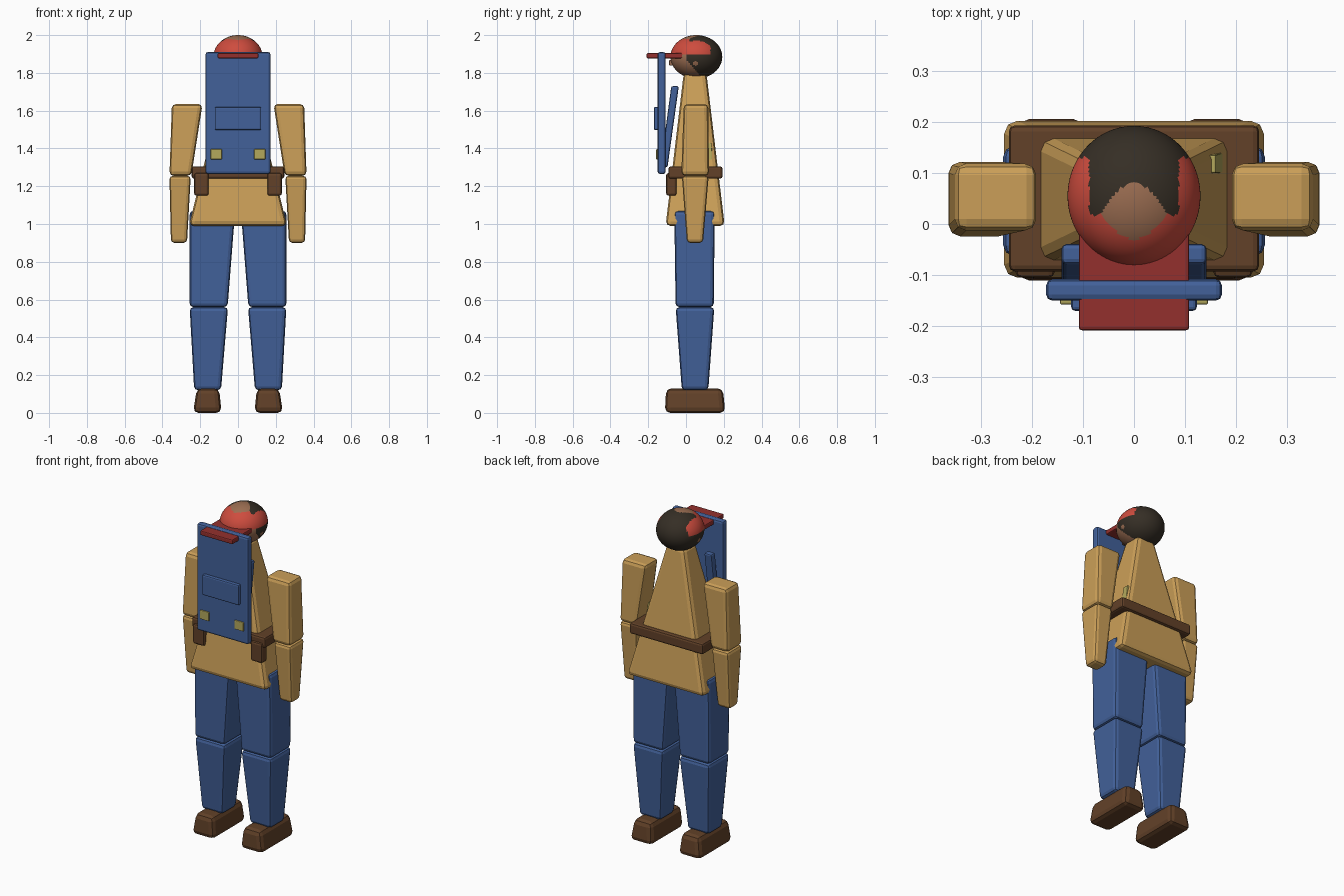
import bpy, bmesh

if "Cube" in bpy.data.objects:
    bpy.data.objects.remove(bpy.data.objects["Cube"])


def material(name, r, g, b):
    lin = [(c / 255 / 12.92 if c / 255 < 0.04045 else ((c / 255 + 0.055) / 1.055) ** 2.4) for c in (r, g, b)]
    m = bpy.data.materials.new(name)
    m.diffuse_color = (*lin, 1)
    m.use_nodes = True
    m.node_tree.nodes["Principled BSDF"].inputs["Base Color"].default_value = m.diffuse_color
    return m


TAN = material("tan", 203, 159, 88)
BLUE = material("blue", 66, 97, 154)
BROWN = material("brown", 98, 65, 40)
RED = material("red", 206, 76, 62)
DARK_RED = material("dark_red", 148, 48, 45)
YELLOW = material("yellow", 180, 168, 92)
HAIR = material("dark_hair", 53, 46, 37)
SKIN = material("skin", 156, 110, 82)


def add_object(name, bm, *mats):
    bmesh.ops.recalc_face_normals(bm, faces=bm.faces)
    me = bpy.data.meshes.new(name)
    bm.to_mesh(me)
    bm.free()
    for m in mats:
        me.materials.append(m)
    ob = bpy.data.objects.new(name, me)
    bpy.context.collection.objects.link(ob)
    return ob


def block(name, mat, z0, low, z1, high=None, bevel=0.012, segments=2, flip=1):
    """Tapered box: rectangles (x0, x1, y0, y1) at heights z0 and z1."""
    bm = bmesh.new()
    rings = []
    for z, (x0, x1, y0, y1) in ((z0, low), (z1, high or low)):
        rings.append([bm.verts.new((flip * x, y, z))
                      for x, y in ((x0, y0), (x1, y0), (x1, y1), (x0, y1))])
    a, b = rings
    bm.faces.new(a)
    bm.faces.new(b)
    for i in range(4):
        j = (i + 1) % 4
        bm.faces.new((a[i], a[j], b[j], b[i]))
    ob = add_object(name, bm, mat)
    if bevel:
        mod = ob.modifiers.new("rounded_edges", 'BEVEL')
        mod.width = bevel
        mod.segments = segments
    return ob


def pair(name, *args, **kw):
    block(name + "_left", *args, **kw)
    block(name + "_right", *args, flip=-1, **kw)


# Torso and belt
block("torso", TAN, 0.99, (-0.26, 0.26, -0.108, 0.205), 1.80, (-0.06, 0.06, -0.012, 0.108), bevel=0.025)
block("belt", BROWN, 1.24, (-0.245, 0.245, -0.093, 0.193), 1.305)
pair("belt_pouch", BROWN, 1.15, (0.155, 0.232, -0.105, -0.05), 1.27)
block("side_tag", YELLOW, 1.33, (0.15, 0.175, 0.10, 0.14), 1.43, (0.138, 0.16, 0.10, 0.135), bevel=0.003)

# Arms
pair("upper_arm", TAN, 1.255, (0.247, 0.363, -0.025, 0.122), 1.635, (0.188, 0.35, -0.012, 0.118), bevel=0.022)
pair("forearm", TAN, 0.90, (0.27, 0.355, 0.005, 0.09), 1.255, (0.25, 0.363, -0.022, 0.12), bevel=0.018)

# Legs and feet
pair("thigh", BLUE, 0.56, (0.055, 0.256, -0.055, 0.147), 1.07, (0.015, 0.256, -0.062, 0.152), bevel=0.02)
pair("shin", BLUE, 0.12, (0.09, 0.232, -0.022, 0.118), 0.56, (0.053, 0.256, -0.055, 0.15), bevel=0.02)
pair("shoe", BROWN, 0.0, (0.087, 0.238, -0.112, 0.208), 0.13, (0.1, 0.218, -0.105, 0.195), bevel=0.028)

# Bib panel with pocket, buttons and slanted straps
block("bib_panel", BLUE, 1.265, (-0.172, 0.172, -0.15, -0.108), 1.91)
block("bib_pocket", BLUE, 1.497, (-0.123, 0.123, -0.17, -0.14), 1.62, bevel=0.008)
pair("bib_button", YELLOW, 1.342, (0.085, 0.145, -0.158, -0.14), 1.396, bevel=0.004)
pair("strap", BLUE, 1.30, (0.092, 0.142, -0.135, -0.098), 1.73, (0.092, 0.142, -0.078, -0.038), bevel=0.01)

# Cap brim and nose
block("cap_brim", DARK_RED, 1.877, (-0.108, 0.108, -0.208, 0.02), 1.905, bevel=0.006)
block("nose", SKIN, 1.838, (-0.015, 0.015, -0.09, -0.06), 1.868, bevel=0.006)


# Head, coloured in regions: cap band, hair, face
def head_colour(x, y, z):
    ax = abs(x)
    if z > 1.895:
        if -0.03 + 13 * x * x < y < 0.08 - 15 * x * x:
            return 2                                  # bald patch
        if y > 0.13 or (ax < 0.088 and y > 0.018):
            return 1                                  # hair on top and back
        return 0                                      # cap band
    if ax > 0.1 and (y - 0.05) ** 2 + (z - 1.85) ** 2 < 0.012 ** 2:
        return 2                                      # ear spot
    if y > 0.0 + max(0, 1.87 - z) * 0.9:
        return 1
    return 2


bm = bmesh.new()
bmesh.ops.create_uvsphere(bm, u_segments=96, v_segments=64, radius=1)
for v in bm.verts:
    v.co = (v.co.x * 0.13, v.co.y * 0.137 + 0.055, v.co.z * 0.115 + 1.885)
for f in bm.faces:
    f.smooth = True
    f.material_index = head_colour(*f.calc_center_median())
add_object("head", bm, RED, HAIR, SKIN)
